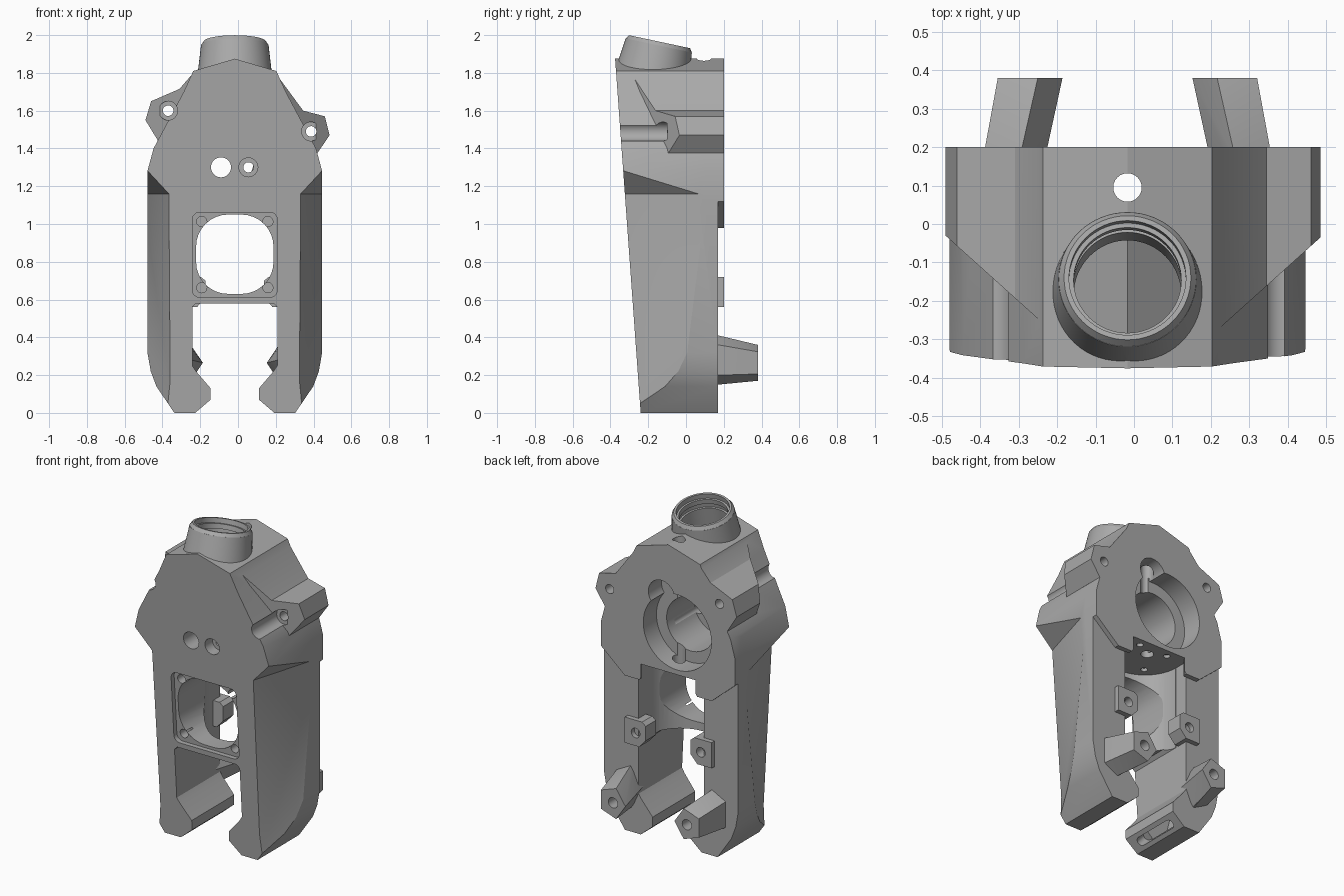
import bpy, bmesh
from math import sin, cos, pi, radians
from mathutils import Vector, Matrix

cube = bpy.data.objects.get("Cube")
if cube:
    bpy.data.objects.remove(cube, do_unlink=True)

CX = -0.017                                   # symmetry plane of the housing
TILT = Matrix.Rotation(radians(-12), 4, 'X')  # lean of the top collar

grey = bpy.data.materials.new("grey plastic")
grey.use_nodes = True
grey.diffuse_color = (0.4, 0.4, 0.4, 1)
grey.node_tree.nodes["Principled BSDF"].inputs["Base Color"].default_value = (0.4, 0.4, 0.4, 1)


def finish(name, bm):
    bmesh.ops.recalc_face_normals(bm, faces=bm.faces[:])
    me = bpy.data.meshes.new(name)
    bm.to_mesh(me)
    bm.free()
    me.materials.append(grey)
    ob = bpy.data.objects.new(name, me)
    bpy.context.collection.objects.link(ob)
    return ob


def prism(name, outline, front, back):
    """Extrude an (x, z) outline along y; front and back are functions of x, z."""
    bm = bmesh.new()
    f = [bm.verts.new((x, front(x, z), z)) for x, z in outline]
    b = [bm.verts.new((x, back(x, z), z)) for x, z in outline]
    bm.faces.new(f)
    bm.faces.new(b[::-1])
    for i in range(len(f)):
        j = (i + 1) % len(f)
        bm.faces.new((f[i], b[i], b[j], f[j]))
    return finish(name, bm)


def at(y):
    return lambda x, z: y


def hull(name, pts):
    bm = bmesh.new()
    for p in pts:
        bm.verts.new(p)
    bmesh.ops.convex_hull(bm, input=bm.verts[:])
    bmesh.ops.dissolve_limit(bm, angle_limit=0.01, verts=bm.verts[:], edges=bm.edges[:])
    return finish(name, bm)


def rod(name, a, b, r1, r2=None, n=48):
    """Cylinder or cone from point a to point b."""
    a, b = Vector(a), Vector(b)
    d = b - a
    m = Matrix.Translation((a + b) / 2) @ d.to_track_quat('Z', 'Y').to_matrix().to_4x4()
    bm = bmesh.new()
    bmesh.ops.create_cone(bm, cap_ends=True, segments=n, radius1=r1,
                          radius2=r1 if r2 is None else r2, depth=d.length, matrix=m)
    return finish(name, bm)


def rounded(x, z, hx, hz, r, n=8):
    """Rounded rectangle outline."""
    pts = []
    for q, (sx, sz) in enumerate(((1, 1), (-1, 1), (-1, -1), (1, -1))):
        for i in range(n + 1):
            a = (q + i / n) * pi / 2
            pts.append((x + sx * (hx - r) + r * cos(a), z + sz * (hz - r) + r * sin(a)))
    return pts


def side(s, half):
    return [(CX + s * u, z) for u, z in half]


def mirrored(half):
    """Close a right-hand half outline about the symmetry plane."""
    return side(1, half) + side(-1, [p for p in half[::-1] if p[0] > 0])


def boolean(ob, tool, op='DIFFERENCE'):
    mod = ob.modifiers.new("cut", 'BOOLEAN')
    mod.object, mod.operation, mod.solver = tool, op, 'EXACT'
    bpy.context.view_layer.objects.active = ob
    bpy.ops.object.modifier_apply(modifier=mod.name)
    bpy.data.objects.remove(tool, do_unlink=True)


def cut(ob, *tools):
    for t in tools:
        boolean(ob, t)


def slope(x, z):
    return -0.24 - 0.0722 * z


# Main housing with the leaning front
upper = [(.4625, 1.28), (.43, 1.4), (.27, 1.7), (.22, 1.81), (0, 1.875)]
body = prism("housing", mirrored([(.32, 0), (.415, .14), (.445, .22), (.4625, .32)] + upper),
             slope, at(.17))

# Chamfered leg sides with the overhang above them
for s in (1, -1):
    pts = [(.315, -.44, 1.16), (.495, .175, 1.16), (.54, -.45, 1.4), (.7, .175, 1.16), (.7, -.5, 1.16),
           (.3, -.37, -.1), (.49, .01, -.1), (.7, .01, -.1), (.7, -.5, -.1)]
    cut(body, hull("chamfer", [(CX + s * x, y, z) for x, y, z in pts]))

# Rear mounting plate
plate = mirrored([(.13, 1.08), (.2, .98), (.3, .98), (.4625, 1.12)] + upper)
boolean(body, prism("plate", plate, at(.1), at(.2)), 'UNION')

# Ears for the screws
ears = ([(.15, 1.75), (.22, 1.77), (.345, 1.6), (.46, 1.57), (.485, 1.47), (.42, 1.375), (.3, 1.36), (.15, 1.5)],
        [(-.18, 1.75), (-.245, 1.79), (-.31, 1.715), (-.46, 1.65), (-.49, 1.55), (-.42, 1.435), (-.3, 1.4)])
for e in ears:
    boolean(body, prism("ear", e, lambda x, z: -.17 + .9 * (abs(x) - .335), at(.2)), 'UNION')

# Open gap between the legs, with hooked feet
cut(body, prism("gap", mirrored([(.233, -.02), (.128, .07), (.128, .13), (.205, .22), (.225, .25),
                                 (.225, .56), (.205, .58)]), at(-1), at(1)))

# Hollow behind the fan frame, with screw holes in its ceiling
cut(body, rod("hollow", (CX, .08, .5), (CX, .08, 1.08), .224),
    prism("bay", mirrored([(.225, .5), (.225, 1.08)]), at(.08), at(.172)))
for i in range(4):
    a = pi / 4 + i * pi / 2
    p = (CX + .14 * cos(a), .05 + .14 * sin(a))
    cut(body, rod("hole", (*p, 1), (*p, 1.1), .02, n=16))

# Fan frame: shallow seat, large opening and screw holes
cut(body, prism("seat", rounded(CX, .837, .225, .225, .04), at(-1), lambda x, z: slope(x, z) + .03),
    prism("opening", rounded(CX, .84, .205, .21, .17), at(-1), at(.0)))
for sx in (-1, 1):
    for sz in (-1, 1):
        x, z = CX + sx * .175, .838 + sz * .175
        cut(body, rod("fan_screw", (x, -.5, z), (x, -.2, z), .027, n=20))

# Top collar, leaning back
top = Vector((CX, -.14, 1.965))
axis = TILT @ Vector((0, 0, 1))
collar = rod("collar", top - axis * .22, top - axis * .02, .202, .179, 64)
boolean(collar, rod("lip", top - axis * .021, top, .179, .165, 64), 'UNION')
cut(collar, prism("front_trim", [(-.5, 1.5), (.5, 1.5), (.5, 2.2), (-.5, 2.2)], at(-1),
                  lambda x, z: slope(x, z) + .003))
boolean(body, collar, 'UNION')
cut(body, rod("mouth", top - axis * .28, top + axis * .1, .14, n=64),
    rod("mouth_step", top - axis * .03, top + axis * .1, .152, n=64),
    rod("mouth_groove", top - axis * .09, top - axis * .06, .152, n=64))

# Air ducts: a ridged splitter under the collar feeds both hollow legs
cut(body, prism("splitter", mirrored([(0, 1.66), (.27, 1.42), (.27, 1.2), (.38, 1.2), (.38, 1.37), (.24, 1.64),
                                      (.18, 1.75)]), at(-.29), at(-.04)))
for s in (1, -1):
    duct = side(s, [(.27, 1.25), (.27, .28), (.17, .09), (.22, .05), (.33, .1), (.38, .3), (.38, 1.25)])
    cut(body, prism("duct", duct, at(-.14), at(.07)))

# Rear gear chamber, stepped, with a lobe above
gx, gz = -.08, 1.345
cut(body, rod("chamber", (gx, .07, gz), (gx, .5, gz), .235, n=64),
    rod("lobe", (.03, .07, 1.55), (.03, .5, 1.55), .09),
    rod("inner_chamber", (gx, -.2, gz), (gx, .1, gz), .165))

# Filament hole, front holes and ear screw channels
cut(body, rod("filament", (CX, .095, 1.0), (CX, .095, 2.2), .037, n=24),
    rod("shaft_hole", (-.09, -.6, 1.3), (-.09, 0, 1.3), .053, n=32),
    rod("counterbore", (.055, -.6, 1.3), (.055, -.26, 1.3), .05, n=32),
    rod("small_hole", (.055, -.6, 1.3), (.055, 0, 1.3), .027, n=24))
for x, z in ((-.37, 1.6), (.387, 1.49)):
    cut(body, rod("channel", (x, -.6, z), (x, -.1, z), .05, n=32),
        rod("ear_hole", (x, -.6, z), (x, .5, z), .028, n=24))

# Air outlet slots in the slanted undersides of the feet
for s in (1, -1):
    slot = prism("slot", rounded(0, 0, .15, .027, .026), at(-.07), at(.08))
    turn = Matrix.Rotation(s * pi / 2, 4, 'Z')
    lean = Matrix.Rotation(-s * radians(49), 4, 'Y')
    slot.data.transform(Matrix.Translation((CX + s * .17, -.035, .035)) @ lean @ turn)
    cut(body, slot)

# Rear posts and square lugs, both sides
parts = [body]
for s, label in ((1, "left"), (-1, "right")):
    pts = []
    for u, y, z, rx, rz in ((.315, .1, .28, .085, .14), (.307, .17, .28, .085, .137), (.262, .38, .265, .093, .1)):
        for i in range(5):
            a = pi + i * pi * .4
            pts.append((CX + s * (u + rx * cos(a)), y, z + rz * sin(a)))
    post = hull(label + "_post", pts)
    x = CX + s * .255
    cut(post, rod("hole", (x, .25, .265), (x, .5, .265), .032, n=24))
    lug = prism(label + "_lug", side(s, [(.3, .56), (.2, .56), (.155, .61), (.155, .7), (.18, .72), (.3, .72)]),
                at(.1), at(.2))
    x = CX + s * .225
    cut(lug, rod("hole", (x, .14, .64), (x, .5, .64), .03, n=24))
    parts += [post, lug]

# Smooth round walls, crisp edges
bpy.ops.object.select_all(action='DESELECT')
for ob in parts:
    ob.select_set(True)
bpy.context.view_layer.objects.active = body
bpy.ops.object.shade_smooth_by_angle(angle=radians(25))
